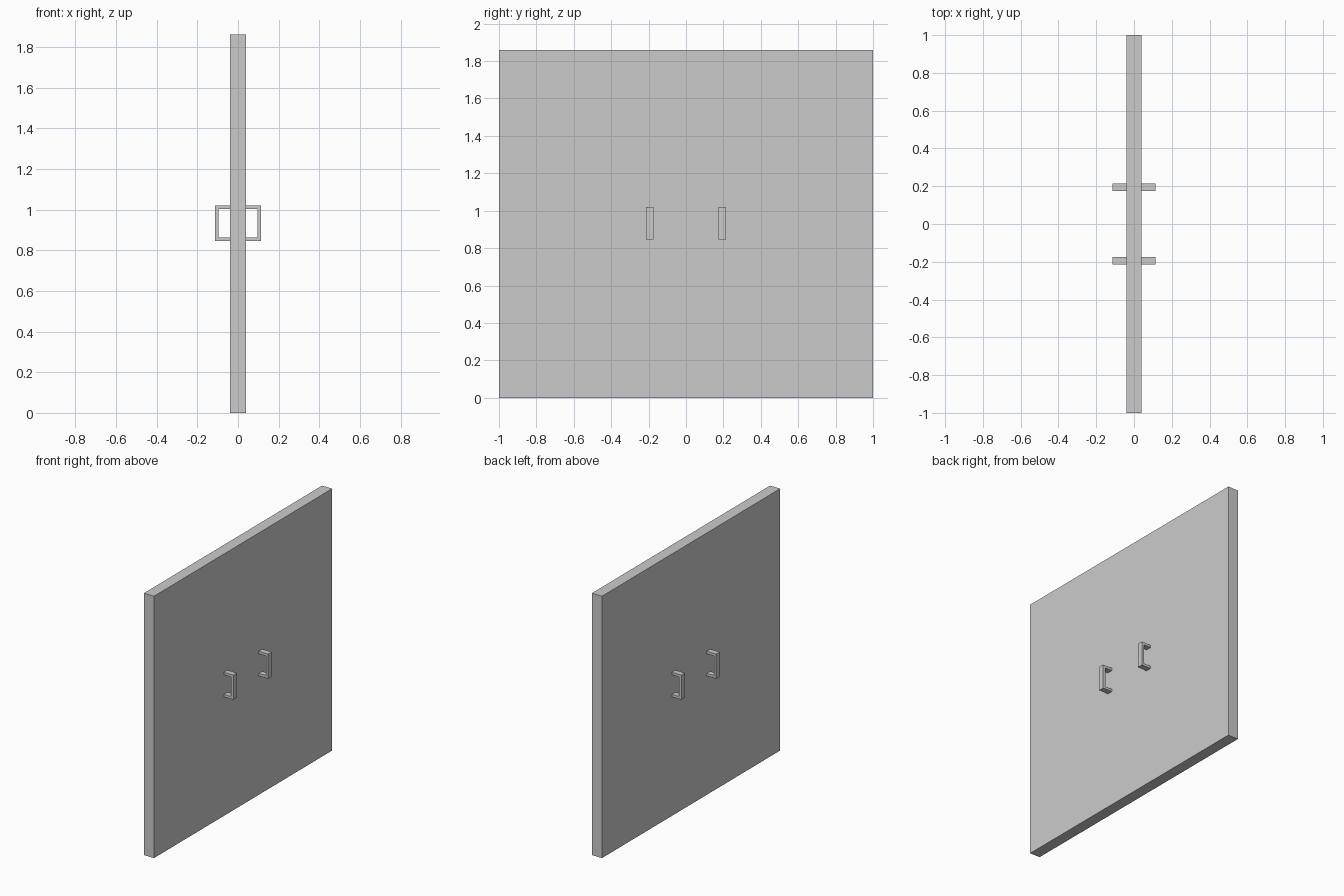
import bpy, bmesh

if "Cube" in bpy.data.objects:
    bpy.data.objects.remove(bpy.data.objects["Cube"])

HALF_T, HEIGHT = 0.04, 1.86          # door half thickness and height
Z0, Z1, BAR = 0.845, 1.02, 0.018     # handle bottom, top, bar thickness
REACH, HALF_W = 0.114, 0.02          # handle reach from centre, half width


def extrude_profile(name, points, y0, y1):
    """Extrude a closed XZ outline along Y."""
    bm = bmesh.new()
    face = bm.faces.new([bm.verts.new((x, y0, z)) for x, z in points])
    ext = bmesh.ops.extrude_face_region(bm, geom=[face])
    verts = [v for v in ext["geom"] if isinstance(v, bmesh.types.BMVert)]
    bmesh.ops.translate(bm, verts=verts, vec=(0, y1 - y0, 0))
    bmesh.ops.recalc_face_normals(bm, faces=bm.faces)
    mesh = bpy.data.meshes.new(name)
    bm.to_mesh(mesh)
    bm.free()
    obj = bpy.data.objects.new(name, mesh)
    bpy.context.collection.objects.link(obj)
    return obj


# Door panel
extrude_profile("door_panel", [(-HALF_T, 0), (HALF_T, 0),
                               (HALF_T, HEIGHT), (-HALF_T, HEIGHT)], -1, 1)

# C-shaped pull handles, a pair on each face
inner = REACH - BAR
outline = [(HALF_T, Z0), (REACH, Z0), (REACH, Z1), (HALF_T, Z1),
           (HALF_T, Z1 - BAR), (inner, Z1 - BAR),
           (inner, Z0 + BAR), (HALF_T, Z0 + BAR)]
for side, sx in (("right", 1), ("left", -1)):
    for end, y in (("front", -0.195), ("back", 0.195)):
        extrude_profile(f"handle_{side}_{end}",
                        [(sx * x, z) for x, z in outline],
                        y - HALF_W, y + HALF_W)
